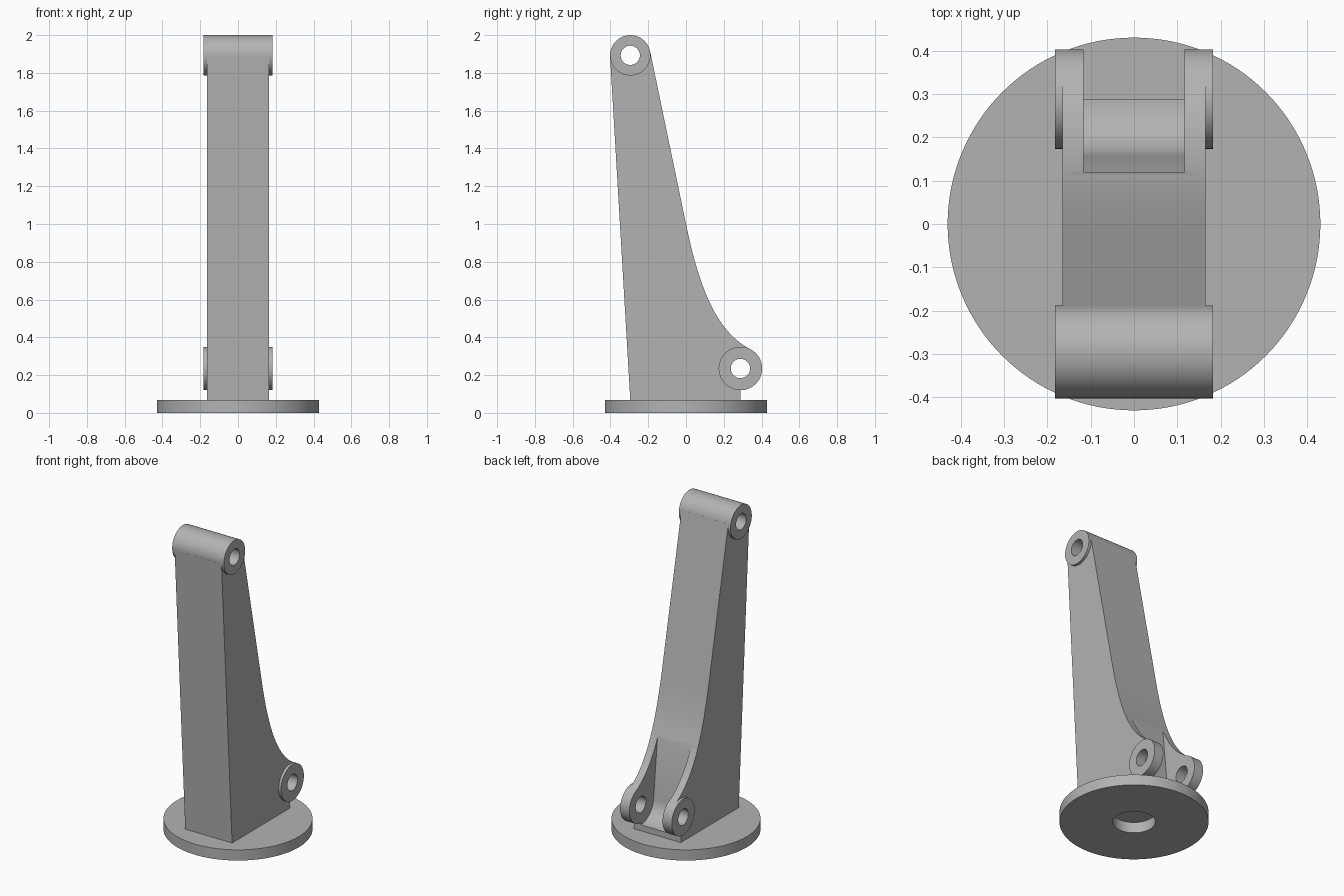
import bpy, bmesh, math
from mathutils import Vector
from mathutils.geometry import interpolate_bezier

cube = bpy.data.objects.get("Cube")
if cube:
    bpy.data.objects.remove(cube, do_unlink=True)

grey = bpy.data.materials.new("light_grey")
grey.use_nodes = True
grey.diffuse_color = (0.45, 0.45, 0.45, 1)
grey.node_tree.nodes["Principled BSDF"].inputs["Base Color"].default_value = (0.45, 0.45, 0.45, 1)


def prism(name, outline, half, axis="X", offset=0.0):
    """Extrude a 2D outline along X (outline in y, z) or Z (outline in x, y)."""
    bm = bmesh.new()
    place = (lambda a, b: (offset - half, a, b)) if axis == "X" else (lambda a, b: (a, b, offset - half))
    face = bm.faces.new([bm.verts.new(place(*p)) for p in outline])
    new = bmesh.ops.extrude_face_region(bm, geom=[face])["geom"]
    move = Vector((2 * half, 0, 0)) if axis == "X" else Vector((0, 0, 2 * half))
    bmesh.ops.translate(bm, vec=move, verts=[v for v in new if isinstance(v, bmesh.types.BMVert)])
    bmesh.ops.recalc_face_normals(bm, faces=bm.faces)
    mesh = bpy.data.meshes.new(name)
    bm.to_mesh(mesh)
    bm.free()
    mesh.materials.append(grey)
    obj = bpy.data.objects.new(name, mesh)
    bpy.context.collection.objects.link(obj)
    return obj


def arc(centre, radius, start=0, end=360, steps=72):
    count = steps if end - start == 360 else steps + 1
    angles = [math.radians(start + (end - start) * i / steps) for i in range(count)]
    return [(centre[0] + radius * math.cos(a), centre[1] + radius * math.sin(a)) for a in angles]


def combine(target, tool, operation):
    """Apply a boolean and remove the tool."""
    tool.hide_render = True
    mod = target.modifiers.new(operation.lower(), "BOOLEAN")
    mod.operation, mod.solver, mod.object = operation, "EXACT", tool
    bpy.context.view_layer.objects.active = target
    bpy.ops.object.modifier_apply(modifier=mod.name)
    bpy.data.objects.remove(tool, do_unlink=True)


def smooth(obj):
    bpy.ops.object.select_all(action="DESELECT")
    obj.select_set(True)
    bpy.context.view_layer.objects.active = obj
    bpy.ops.object.shade_smooth_by_angle(angle=math.radians(30))


TOP, LOW = (-0.295, 1.893), (0.288, 0.235)
TOP_R, LOW_R, PIN_R = 0.107, 0.115, 0.051
BASE_H, BODY_HALF, BOSS_HALF, SLOT_HALF = 0.068, 0.165, 0.182, 0.117

# Round base plate with a centre hole
base = prism("base_plate", arc((0, 0), 0.43, steps=128), BASE_H / 2, "Z", BASE_H / 2)
combine(base, prism("base_hole", arc((0, 0), 0.123), 0.1, "Z"), "DIFFERENCE")
smooth(base)

# Tapered arm with a curved back
sweep = interpolate_bezier(Vector((0, 1.0, 0)), Vector((0.07, 0.66, 0)),
                           Vector((0.16, 0.44, 0)), Vector((0.33, 0.342, 0)), 28)
outline = [(-0.295, BASE_H), (-0.402, 1.887), (-0.19, 1.915)]
outline += [(p.x, p.y) for p in sweep] + [LOW, (LOW[0], BASE_H)]
arm = prism("arm", outline, BODY_HALF)

# Bosses at the top and the lower back
combine(arm, prism("top_boss", arc(TOP, TOP_R), BOSS_HALF), "UNION")
combine(arm, prism("lower_boss", arc(LOW, LOW_R), BOSS_HALF), "UNION")

# Rounded slot that leaves two lugs
slot = [(0.088, 0.9)] + arc(LOW, 0.13, 187, 270, 24) + [(0.7, LOW[1] - 0.13), (0.7, 0.9)]
combine(arm, prism("lug_slot", slot, SLOT_HALF), "DIFFERENCE")

# Pin holes
for centre in (TOP, LOW):
    combine(arm, prism("pin_hole", arc(centre, PIN_R, steps=48), 0.4), "DIFFERENCE")
smooth(arm)
